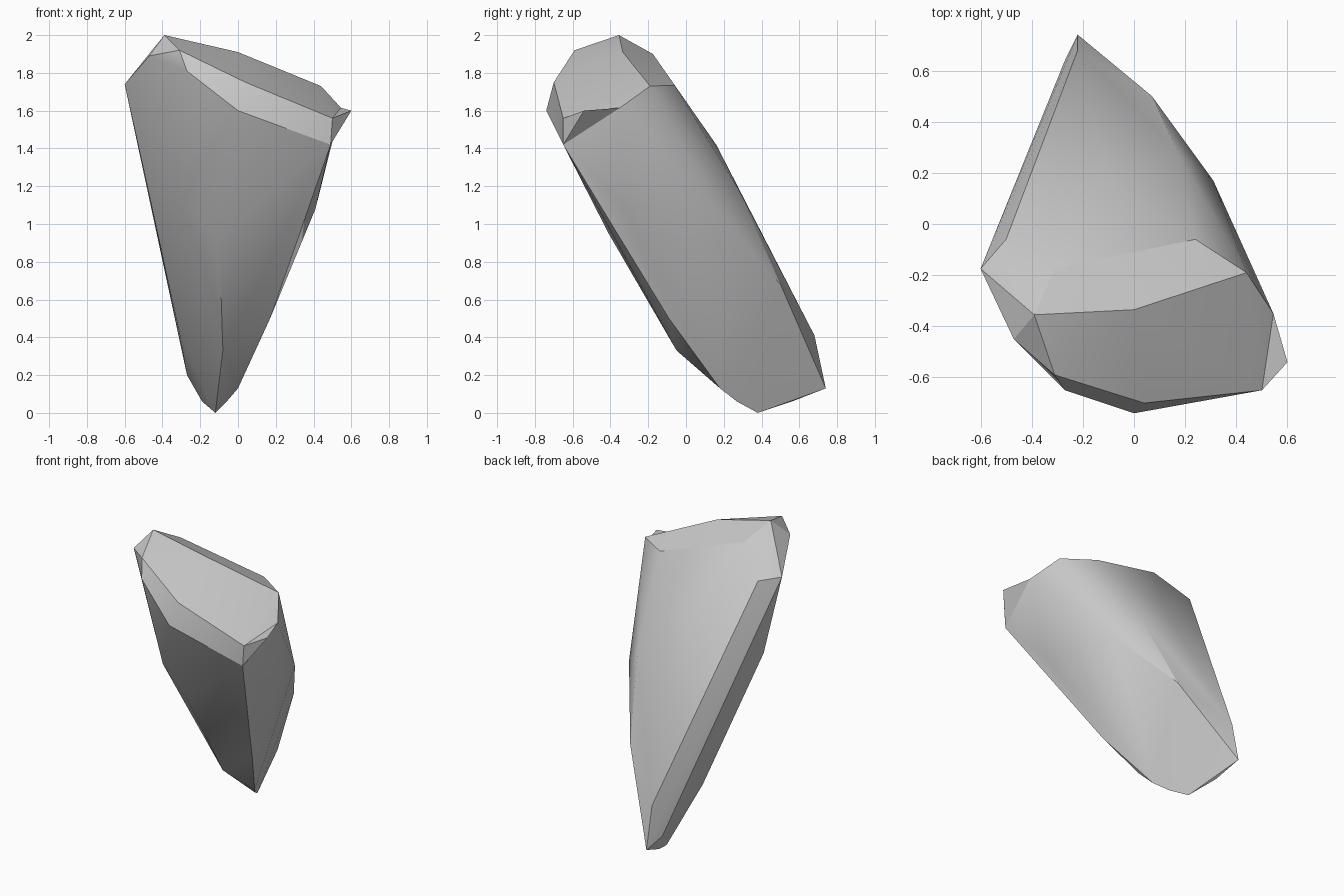
import bpy
import bmesh
import math
from mathutils import Vector

default_cube = bpy.data.objects.get("Cube")
if default_cube:
    bpy.data.objects.remove(default_cube, do_unlink=True)


def make_material(name, colour):
    material = bpy.data.materials.new(name)
    material.use_nodes = True
    material.diffuse_color = colour
    material.node_tree.nodes["Principled BSDF"].inputs["Base Color"].default_value = colour
    return material


def make_hull(name, corner_groups, material, sharp_angle):
    """Wrap all corner points in one faceted stone skin."""
    bm = bmesh.new()
    for group in corner_groups:
        for corner in group:
            bm.verts.new(Vector(corner))
    hull = bmesh.ops.convex_hull(bm, input=list(bm.verts))
    unused = {v for v in hull["geom_interior"] + hull["geom_unused"]
              if isinstance(v, bmesh.types.BMVert)}
    bmesh.ops.delete(bm, geom=list(unused), context="VERTS")
    # Merge nearly coplanar triangles into broad facets
    bmesh.ops.dissolve_limit(bm, angle_limit=math.radians(2),
                             verts=list(bm.verts), edges=list(bm.edges))
    bmesh.ops.recalc_face_normals(bm, faces=list(bm.faces))
    mesh = bpy.data.meshes.new(name)
    bm.to_mesh(mesh)
    bm.free()
    mesh.materials.append(material)
    stone = bpy.data.objects.new(name, mesh)
    bpy.context.collection.objects.link(stone)
    bpy.ops.object.select_all(action="DESELECT")
    stone.select_set(True)
    bpy.context.view_layer.objects.active = stone
    bpy.ops.object.shade_smooth_by_angle(angle=math.radians(sharp_angle))
    return stone


# Chipped crown: rear rim, front rim and the corner that carries the spur
rear_rim = [(-.39, -.355, 2), (0, -.335, 1.91), (.44, -.19, 1.73),
            (-.31, -.175, 1.9), (-.5, -.06, 1.73), (-.6, -.175, 1.74)]
front_rim = [(-.47, -.45, 1.89), (-.31, -.59, 1.92), (-.27, -.65, 1.81),
             (.04, -.7, 1.75), (0, -.74, 1.6)]
spur_root = [(.49, -.65, 1.42), (.5, -.65, 1.56), (.545, -.35, 1.615)]
spur_tip = [(.6, -.54, 1.6)]

# Long slanted body: back ridges, right side and front underside
back_ridges = [(-.47, .06, 1.46), (-.22, .68, .41), (-.1, .16, 1.42),
               (.24, -.06, 1.735), (.17, .28, 1.18), (.07, .5, .68)]
right_side = [(.31, .17, 1.06), (.16, .33, .95), (.41, -.33, 1.08), (.17, -.09, .5)]
front_underside = [(-.48, -.15, 1.2), (-.3, -.38, 1.12), (-.1, -.41, .95),
                   (-.31, .26, .42), (-.08, -.05, .33)]

# Narrow chisel-like foot
foot = [(-.22, .74, .13), (-.27, .64, .2), (-.19, .56, .06),
        (-.12, .38, 0), (-.06, .27, .06), (0, .18, .13)]

stone_grey = make_material("stone grey", (.58, .58, .58, 1))
make_hull("rock_shard",
          [rear_rim, front_rim, spur_root, back_ridges, right_side, front_underside, foot],
          stone_grey, 27)
make_hull("corner_spur", [spur_root, spur_tip], stone_grey, 27)
